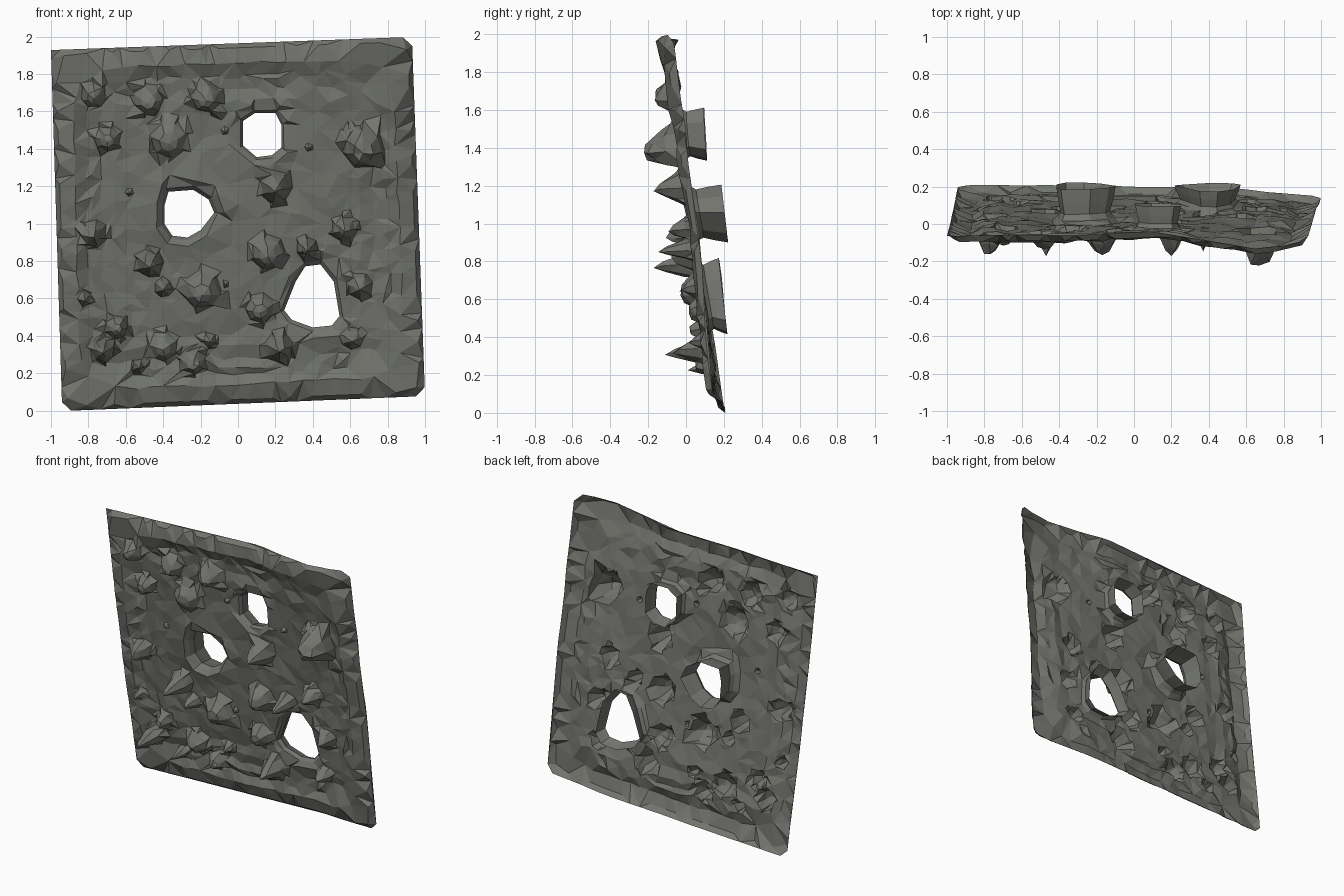
import bpy, bmesh, math, random
from mathutils import Vector, noise
from mathutils.geometry import delaunay_2d_cdt

if "Cube" in bpy.data.objects:
    bpy.data.objects.remove(bpy.data.objects["Cube"])

random.seed(7)
BL, BR, TR, TL = [Vector(c) for c in ((-0.94, 0.0), (1.0, 0.08), (0.93, 2.0), (-1.0, 1.93))]

# knobs: x, z, radius, height, blunt (1) or pointed (0)
KNOBS = [(-.77, 1.69, .07, .10, 1), (-.48, 1.67, .08, .09, 1), (-.17, 1.68, .08, .12, 1),
         (-.70, 1.46, .07, .10, 1), (-.37, 1.46, .10, .08, 1), (.20, 1.20, .09, .18, 0),
         (.67, 1.41, .11, .19, 1), (-.77, .95, .075, .14, 0), (.57, .98, .07, .14, 0),
         (.16, .85, .09, .13, 1), (.37, .87, .06, .20, 0), (-.47, .79, .075, .24, 0),
         (-.40, .66, .05, .12, 0), (-.19, .65, .10, .11, 1), (-.82, .60, .04, .09, 0),
         (.65, .67, .07, .10, 0), (.12, .55, .08, .09, 1), (.61, .39, .06, .10, 0),
         (.22, .34, .08, .20, 0), (-.72, .33, .07, .25, 0), (-.65, .45, .06, .09, 1),
         (-.40, .35, .08, .08, 1), (-.24, .27, .07, .10, 1), (-.53, .24, .04, .14, 0),
         (-.15, .38, .04, .08, 0), (.60, 1.50, .04, .05, 0), (-.58, 1.17, .02, .03, 0),
         (-.07, 1.50, .02, .03, 0), (.38, 1.41, .02, .04, 0), (-.07, .68, .02, .03, 0)]

# holes: outline of the opening (x, z), depth of the funnel behind the panel
HOLES = [([(.03, 1.55), (.09, 1.59), (.20, 1.59), (.23, 1.53), (.23, 1.41), (.18, 1.37),
           (.10, 1.36), (.03, 1.42)], .12),
         ([(-.37, 1.17), (-.24, 1.18), (-.16, 1.13), (-.13, 1.06), (-.20, .97), (-.27, .93),
           (-.35, .94), (-.39, 1.00), (-.39, 1.10)], .175),
         ([(.36, .77), (.44, .78), (.51, .69), (.54, .51), (.50, .46), (.40, .45),
           (.29, .49), (.25, .54), (.31, .69)], .10)]


def quad(u, v):
    return BL.lerp(BR, u).lerp(TL.lerp(TR, u), v)


def edge_distance(p):
    best = 9
    for a, b in ((BL, BR), (BR, TR), (TR, TL), (TL, BL)):
        e = (b - a).normalized()
        best = min(best, abs(e.x * (p.y - a.y) - e.y * (p.x - a.x)))
    return best


def interp(x, table):
    for (a, fa), (b, fb) in zip(table, table[1:]):
        if x <= b:
            return fa + (fb - fa) * max(0, (x - a) / (b - a))
    return table[-1][1]


def base_y(p):
    # leaning, warped sheet with a raised border and terraces
    y = .175 - .145 * p.y
    top = max(0, (p.y - 1.1) / .9) ** 1.5
    y += top * interp(p.x, [(-1, .015), (-.4, .02), (.2, .045), (.65, -.055), (.85, -.03), (.95, .03)])
    y -= .09 * max(0, p.x - .4) * max(0, 1 - p.y)
    d = edge_distance(p)
    y += interp(d, [(0, .03), (.025, -.005), (.11, -.02), (.17, .012), (.20, .0), (.25, .02),
                    (.32, .003), (.38, .014), (.6, .01), (1, .0)])
    return y + .014 * noise.noise(Vector((p.x * 3.5, p.y * 3.5, 2.3)))


# each point: 2D layout position, offset in y, final xz shift, hole index or None
pts = []
taken = []
edges = []


def free(p, gap=0):
    return all((p - c).length > r + gap for c, r in taken)


def add(p, dy=0.0, shift=(0, 0), tag=None):
    pts.append((p, dy, Vector(shift), tag))


# funnels around the openings: narrow throat, flared rear lip
for i, (outline, depth) in enumerate(HOLES):
    loop = [Vector(c) for c in outline]
    mid = sum(loop, Vector((0, 0))) / len(loop)
    rings = [(.90, 1.22, 1), (1.0, 1.13, .6), (1.10, 1.02, .25), (1.22, 1.16, .06), (1.40, 1.40, -.1)]
    for k, (s, final, dep) in enumerate(rings):
        start = len(pts)
        for q in loop:
            w = random.uniform(.98, 1.02) if k > 2 else 1
            add(mid + (q - mid) * s * w, dep * depth, (q - mid) * (final - s), i if k == 0 else None)
        if k < 4:
            edges += [(start + j, start + (j + 1) % len(loop)) for j in range(len(loop))]
    taken.append((mid, max((q - mid).length for q in loop) * 1.3))


def in_funnel(p):
    # inside a slightly enlarged hole outline
    for outline, _ in HOLES:
        loop = [Vector(c) for c in outline]
        mid = sum(loop, Vector((0, 0))) / len(loop)
        loop = [mid + (q - mid) * 1.3 for q in loop]
        if all((b - a).cross(p - a) <= 0 for a, b in zip(loop, loop[1:] + loop[:1])):
            return True
    return False


# knobs and spikes, hollow behind
for x, z, r, h, blunt in KNOBS:
    c = Vector((x, z))
    n = 5 if r < .05 else 7
    rings = [(1.35, 0), (1.05, 0), (.92, .4), (.5, .85)] if blunt else \
            [(1.3, 0), (1.02, 0), (.82, .35), (.4, .75)]
    if r < .03:
        rings = [(1.2, 0)]
    a0 = random.random() * 6
    others = taken[len(HOLES):]
    for s, f in rings:
        start = len(pts)
        for k in range(n):
            a = a0 + math.tau * (k + random.uniform(-.12, .12)) / n
            q = c + Vector((math.cos(a), math.sin(a))) * r * s * random.uniform(.96, 1.04)
            near = any((q - Vector(o[:2])).length < o[2] * 1.04 for o in KNOBS if o[:2] != (x, z))
            if all((q - oc).length > orad * .85 for oc, orad in others) \
                    and not in_funnel(q) and not (f == 0 and near):
                add(q, -h * f * random.uniform(.9, 1.1), (0, -.25 * r * f))
        if len(pts) - start == n and .3 < s < .95:
            edges += [(start + j, start + (j + 1) % n) for j in range(n)]
    add(c, -h, (0, -.3 * r))
    taken.append((c, r * 1.2))

# outer edge with clipped corners, then concentric terrace points
add(TL)
for k in range(24):
    t = (k + .6) / 24.2
    add(quad(t, 0)); add(quad(1, t)); add(quad(1 - t, 1)); add(quad(0, 1 - t))
for inset in (.025, .11, .17, .20, .25, .32, .38):
    s = 1 - inset
    count = 72 if inset < .15 else 54
    for k in range(count):
        a = math.tau * (k + random.uniform(-.35, .35)) / count
        n = 30 if inset < .05 else 10 if inset < .12 else 6
        ca, sa = math.cos(a), math.sin(a)
        rad = .5 * s / (abs(ca) ** n + abs(sa) ** n) ** (1 / n)
        p = quad(.5 + rad * ca, .5 + rad * sa)
        p += Vector((random.uniform(-.01, .01), random.uniform(-.01, .01))) * (inset > .05)
        if free(p):
            add(p, random.uniform(-.007, .007) if inset > .05 else 0)

# loose facets in the middle
for k in range(200):
    p = quad(random.uniform(.2, .8), random.uniform(.2, .8))
    if free(p, .02):
        add(p, random.uniform(-.008, .008))
        taken.append((p, .04))

# triangulate the layout and lift it into the sheet
verts, _, faces, orig, _, _ = delaunay_2d_cdt([p[0] for p in pts], edges, [], 0, 1e-5)
bm = bmesh.new()
tags, bverts = [], []
for v, o in zip(verts, orig):
    src = pts[o[0]] if o else min(pts, key=lambda q: (q[0] - v).length)
    p, dy, shift, tag = src
    bverts.append(bm.verts.new((v.x + shift.x, base_y(v) + dy, v.y + shift.y)))
    tags.append(tag)
for f in faces:
    t = {tags[i] for i in f}
    if len(t) == 1 and None not in t:
        continue                      # the opening itself
    face = bm.faces.new([bverts[i] for i in f])
    a, b, c = [verts[i] for i in f]
    if (b - a).cross(c - a) < 0:
        face.normal_flip()

# centre the panel in depth and stand it on the ground
ys = [v.co.y for v in bm.verts]
zmin = min(v.co.z for v in bm.verts)
bmesh.ops.translate(bm, verts=bm.verts, vec=(0, -(min(ys) + max(ys)) / 2, -zmin))

mesh = bpy.data.meshes.new("rock_panel")
bm.to_mesh(mesh)
bm.free()
panel = bpy.data.objects.new("rock_panel", mesh)
bpy.context.collection.objects.link(panel)
mat = bpy.data.materials.new("grey stone")
mat.diffuse_color = (0.17, 0.175, 0.155, 1)
mat.use_nodes = True
mat.node_tree.nodes["Principled BSDF"].inputs["Base Color"].default_value = mat.diffuse_color
mesh.materials.append(mat)
